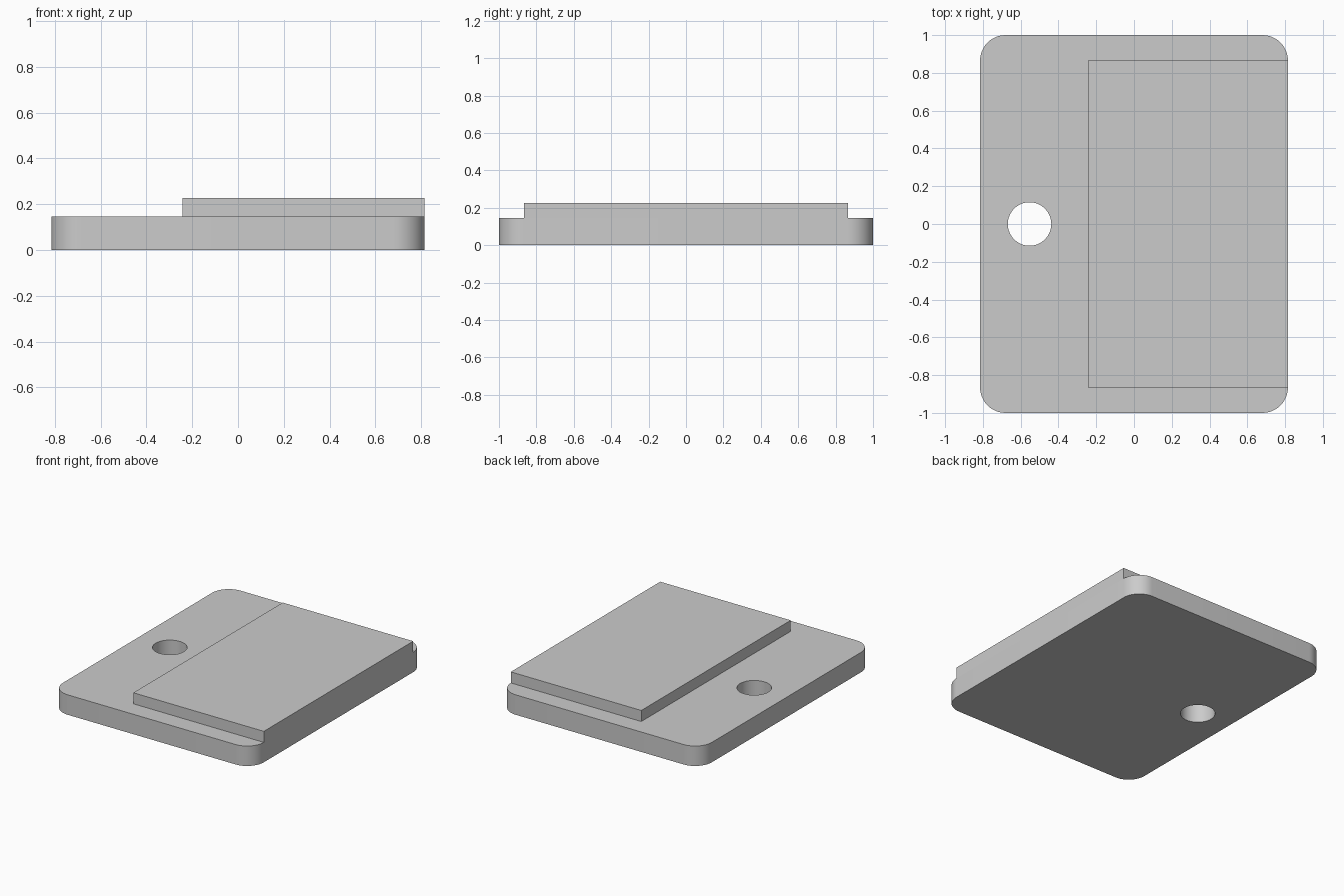
import bpy
import bmesh

cube = bpy.data.objects.get("Cube")
if cube:
    bpy.data.objects.remove(cube, do_unlink=True)

BASE_TOP, PAD_TOP = 0.146, 0.227
HALF_X, HALF_Y = 0.815, 1.0
CORNER_RADIUS = 0.135

grey = bpy.data.materials.new("plain grey")
grey.use_nodes = True
grey.diffuse_color = (0.6, 0.6, 0.6, 1)
grey.node_tree.nodes["Principled BSDF"].inputs["Base Color"].default_value = (0.6, 0.6, 0.6, 1)


def box(name, low, high, corner_radius=0):
    """Box between two corners, optionally with rounded vertical edges."""
    bm = bmesh.new()
    bmesh.ops.create_cube(bm, size=1)
    for v in bm.verts:
        v.co = [(a + b) / 2 + c * (b - a) for a, b, c in zip(low, high, v.co)]
    if corner_radius:
        upright = [e for e in bm.edges
                   if abs(e.verts[0].co.z - e.verts[1].co.z) > 0.01]
        bmesh.ops.bevel(bm, geom=upright, offset=corner_radius, segments=12,
                        profile=0.5, affect='EDGES')
    mesh = bpy.data.meshes.new(name)
    bm.to_mesh(mesh)
    bm.free()
    mesh.materials.append(grey)
    obj = bpy.data.objects.new(name, mesh)
    bpy.context.collection.objects.link(obj)
    return obj


# Rounded base plate and the raised pad flush with its left edge
base = box("base_plate", (-HALF_X, -HALF_Y, 0), (HALF_X, HALF_Y, BASE_TOP), CORNER_RADIUS)
box("raised_pad", (-0.243, -0.865, BASE_TOP), (HALF_X, 0.865, PAD_TOP))

# Round through hole
bpy.ops.mesh.primitive_cylinder_add(vertices=64, radius=0.115, depth=1,
                                    location=(-0.553, 0, 0))
cutter = bpy.context.object
cutter.name = "hole_cutter"
cutter.hide_render = True
cutter.data.materials.append(grey)

cut = base.modifiers.new("hole", 'BOOLEAN')
cut.operation = 'DIFFERENCE'
cut.solver = 'EXACT'
cut.object = cutter

bpy.ops.object.select_all(action='DESELECT')
base.select_set(True)
bpy.context.view_layer.objects.active = base
bpy.ops.object.modifier_apply(modifier=cut.name)
bpy.data.objects.remove(cutter, do_unlink=True)
bpy.ops.object.shade_smooth_by_angle()
